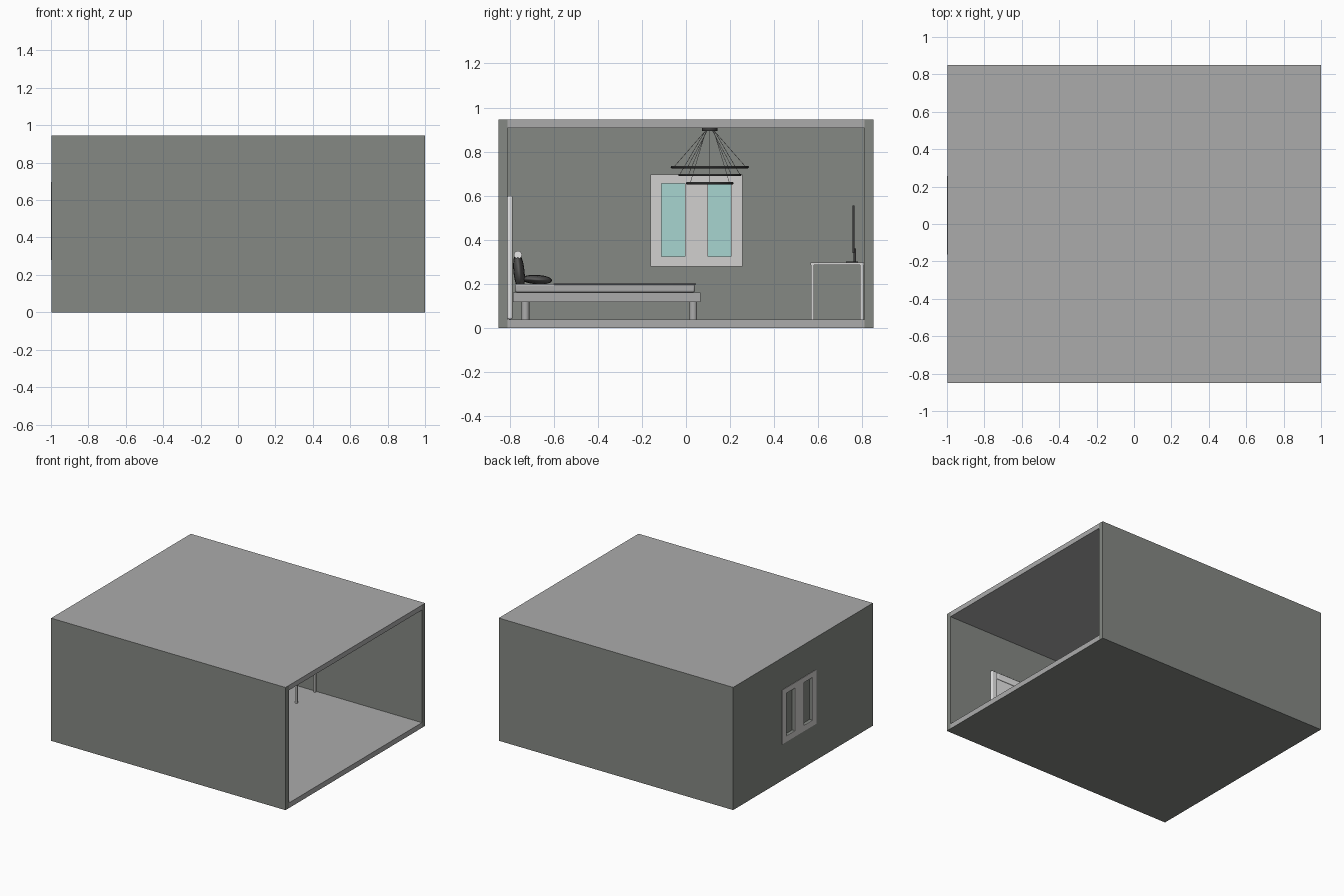
import bpy
import bmesh
import math
from mathutils import Vector

cube = bpy.data.objects.get("Cube")
if cube:
    bpy.data.objects.remove(cube, do_unlink=True)


def material(name, r, g, b):
    m = bpy.data.materials.new(name)
    m.use_nodes = True
    m.diffuse_color = (r, g, b, 1)
    m.node_tree.nodes["Principled BSDF"].inputs["Base Color"].default_value = (r, g, b, 1)
    return m


WALL = material("sage wall", .235, .25, .23)
GREY = material("light grey", .41, .41, .41)
FRAME = material("window white", .64, .63, .62)
GLASS = material("teal glass", .39, .66, .63)
WHITE = material("soft white", .82, .82, .82)
DESK = material("desk white", .68, .68, .67)
PILLOW = material("charcoal fabric", .1, .1, .1)
DARK = material("dark metal", .045, .045, .045)
CORD = material("cord grey", .35, .35, .35)


def box(name, x, y, z, mat, bevel=0):
    """Box from three (low, high) ranges."""
    bpy.ops.mesh.primitive_cube_add(size=1)
    o = bpy.context.object
    o.name = name
    for v in o.data.vertices:
        v.co = [lo + (hi - lo) * (c + .5) for c, (lo, hi) in zip(v.co, (x, y, z))]
    o.data.materials.append(mat)
    if bevel:
        mod = o.modifiers.new("rounding", "BEVEL")
        mod.width, mod.segments = bevel, 3
        bpy.ops.object.shade_smooth_by_angle()
    return o


def paint(o, mat, direction):
    """Give the faces that point one way another colour."""
    o.data.materials.append(mat)
    for p in o.data.polygons:
        if p.normal.dot(Vector(direction)) > .9:
            p.material_index = 1


def rod(name, a, b, radius, mat, sides=16):
    a, b = Vector(a), Vector(b)
    bpy.ops.mesh.primitive_cylinder_add(vertices=sides, radius=radius,
                                        depth=(b - a).length, location=(a + b) / 2)
    o = bpy.context.object
    o.name = name
    o.rotation_euler = (b - a).to_track_quat('Z', 'Y').to_euler()
    o.data.materials.append(mat)
    bpy.ops.object.shade_smooth_by_angle()
    return o


def cushion(name, centre, size, tilt, mat):
    """Squashed rounded cushion."""
    bpy.ops.mesh.primitive_cube_add(size=1, location=centre)
    o = bpy.context.object
    o.name = name
    o.scale = size
    o.rotation_euler.x = tilt
    mod = o.modifiers.new("softness", "SUBSURF")
    mod.levels = mod.render_levels = 3
    for e in o.data.edges:
        a, b = (o.data.vertices[i].co for i in e.vertices)
        if a.z * b.z < 0:
            continue
    o.data.materials.append(mat)
    bpy.ops.object.shade_smooth()
    return o


# Room shell, open on the +x side
TOP = .945
for name, y in (("front_wall", (-.85, -.81)), ("back_wall", (.81, .85))):
    paint(box(name, (-.997, 1), y, (0, TOP), WALL), GREY, (0, 0, 1))
paint(box("floor", (-.957, 1), (-.81, .81), (0, .04), GREY), WALL, (0, 0, -1))
box("ceiling", (-.957, 1), (-.81, .81), (.907, TOP), GREY)
side_wall = box("side_wall", (-.997, -.957), (-.81, .81), (0, TOP), WALL)
paint(side_wall, GREY, (0, 0, 1))

# Window: recesses cut in the wall, surrounding frame, glass on the inside
PANES = ((-.112, -.005), (.1, .203))
PANE_Z = (.325, .655)
for y in PANES:
    cutter = box("pane_cutter", (-1.1, -.975), y, PANE_Z, WALL)
    cutter.hide_render = True
    cutter.hide_viewport = True
    mod = side_wall.modifiers.new("pane recess", "BOOLEAN")
    mod.operation, mod.object, mod.solver = 'DIFFERENCE', cutter, 'EXACT'
    box("window_glass", (-.958, -.954), y, PANE_Z, GLASS)
for x in ((-1, -.996), (-.958, -.945)):
    for y in ((-.162, -.112), (-.005, .1), (.203, .256)):
        box("window_upright", x, y, (.28, .697), FRAME)
    for y in PANES:
        for z in ((.28, .325), (.655, .697)):
            box("window_rail", x, y, z, FRAME)

# Bed: framed headboard, base, legs, mattress
HEAD = .64
for s in (-1, 1):
    box("headboard_post", sorted((s * HEAD, s * (HEAD - .05))), (-.81, -.786), (.04, .6), WHITE, .008)
box("headboard_top_rail", (.05 - HEAD, HEAD - .05), (-.81, -.786), (.55, .6), WHITE, .008)
box("headboard_panel", (.05 - HEAD, HEAD - .05), (-.81, -.797), (.04, .55), WHITE)
box("bed_base", (-.37, .37), (-.785, .065), (.118, .162), GREY)
box("mattress", (-.35, .35), (-.775, .04), (.162, .2), GREY, .008)
box("blanket", (-.355, .355), (-.6, .045), (.196, .204), GREY, .003)
for x in (-.32, .32):
    for y in (-.728, .033):
        rod("bed_leg", (x, y, .04), (x, y, .12), .018, GREY)

# Cushions, mirrored left and right
for s in (-1, 1):
    cushion("upright_pillow", (s * .18, -.757, .255), (.36, .06, .2), .1, PILLOW)
    cushion("flat_pillow", (s * .18, -.675, .22), (.34, .16, .05), -.06, PILLOW)
rod("neck_roll", (-.28, -.762, .332), (.28, -.762, .332), .018, WHITE)

# Desk against the back wall
box("desk_top", (-.55, .105), (.565, .808), (.285, .297), DESK)
for x in (-.54, .09):
    for y in (.567, .79):
        box("desk_leg", (x, x + .015), (y, y + .014), (.04, .285), DESK)

# Screen on a stand
box("screen", (-.42, -.02), (.756, .764), (.34, .555), DARK)
box("screen_neck", (-.24, -.2), (.76, .77), (.3, .36), DARK)
box("screen_base", (-.3, -.14), (.725, .78), (.297, .302), DARK)

# Chandelier: canopy, three rings and their cords
CY = .108
rod("chandelier_canopy", (0, CY, .893), (0, CY, .907), .035, DARK, 24)
for radius, z, count in ((.172, .73, 10), (.138, .694, 8), (.103, .657, 6)):
    bpy.ops.mesh.primitive_torus_add(major_radius=radius, minor_radius=.0055, major_segments=48,
                                     minor_segments=8, location=(0, CY, z))
    ring = bpy.context.object
    ring.name = "chandelier_ring"
    ring.data.materials.append(DARK)
    bpy.ops.object.shade_smooth()
    for i in range(count):
        a = math.tau * i / count
        c, s = math.cos(a), math.sin(a)
        rod("chandelier_cord", (.02 * c, CY + .02 * s, .895),
            (radius * c, CY + radius * s, z), .0012, CORD, 6)
